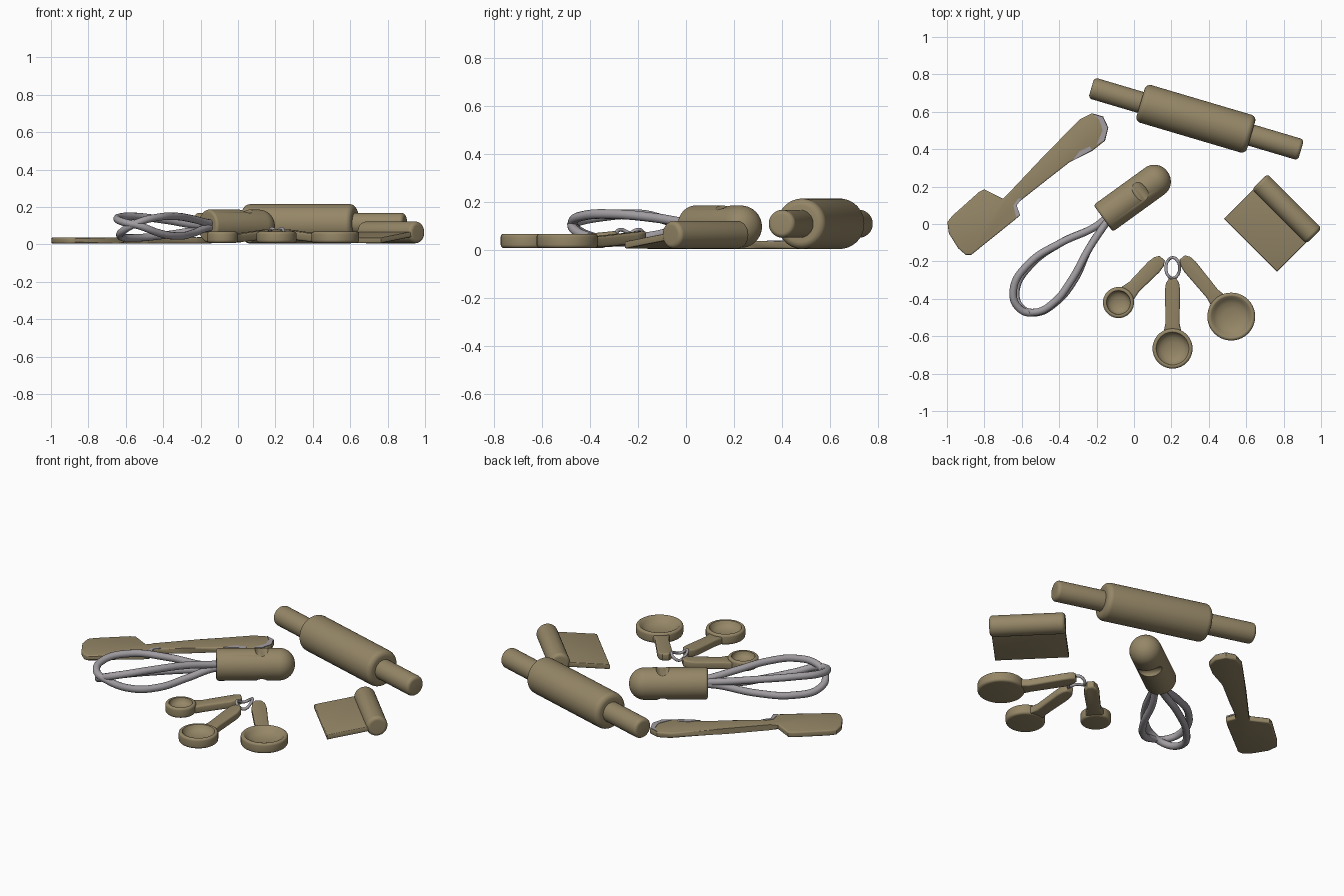
import bpy, bmesh, math
from mathutils import Vector, Matrix

cube = bpy.data.objects.get("Cube")
if cube:
    bpy.data.objects.remove(cube, do_unlink=True)


def material(name, rgb, metallic=0.0):
    m = bpy.data.materials.new(name)
    m.use_nodes = True
    m.diffuse_color = (*rgb, 1)
    m.node_tree.nodes["Principled BSDF"].inputs["Base Color"].default_value = (*rgb, 1)
    return m


WOOD = material("tan wood", (0.30, 0.24, 0.135))
STEEL = material("grey steel", (0.36, 0.34, 0.36))


def smooth(ob, angle=40):
    bpy.ops.object.select_all(action='DESELECT')
    ob.select_set(True)
    bpy.context.view_layer.objects.active = ob
    bpy.ops.object.shade_smooth_by_angle(angle=math.radians(angle))


def finish(name, bm, mat, matrix=None):
    bmesh.ops.recalc_face_normals(bm, faces=bm.faces)
    me = bpy.data.meshes.new(name)
    bm.to_mesh(me)
    bm.free()
    ob = bpy.data.objects.new(name, me)
    bpy.context.collection.objects.link(ob)
    me.materials.append(mat)
    if matrix:
        ob.matrix_world = matrix
    smooth(ob)
    return ob


def lathe(name, profile, mat, matrix, steps=48):
    """Spin (radius, height) points about local z."""
    bm = bmesh.new()
    vs = [bm.verts.new((r, 0, h)) for r, h in profile]
    es = [bm.edges.new(p) for p in zip(vs, vs[1:])]
    bmesh.ops.spin(bm, geom=vs + es, cent=(0, 0, 0), axis=(0, 0, 1),
                   angle=2 * math.pi, steps=steps)
    bmesh.ops.remove_doubles(bm, verts=bm.verts, dist=1e-5)
    return finish(name, bm, mat, matrix)


def arc(r, h, c, start, end, n=6):
    """Quarter-round profile points, angles in degrees."""
    return [(max(0, r + c * math.cos(math.radians(start + (end - start) * i / n))),
             h + c * math.sin(math.radians(start + (end - start) * i / n))) for i in range(n + 1)]


def rod(name, a, b, r, c, c_end=None):
    """Rounded wooden cylinder from a to b."""
    a, b = Vector(a), Vector(b)
    e = c_end or c
    length = (b - a).length
    prof = [(0, 0)] + arc(r - c, c, c, -90, 0) + arc(r - e, length - e, e, 0, 90, 10) + [(0, length)]
    rot = (b - a).to_track_quat('Z', 'Y').to_matrix().to_4x4()
    return lathe(name, prof, WOOD, Matrix.Translation(a) @ rot)


def prism(name, pts, z0, z1, mat, bevel=0.0, lift=None, matrix=None):
    """Extruded outline with rounded rims; lift(v) raises each vertex."""
    bm = bmesh.new()
    f = bm.faces.new([bm.verts.new((x, y, z0)) for x, y in pts])
    up = bmesh.ops.extrude_face_region(bm, geom=[f])["geom"]
    for v in up:
        if isinstance(v, bmesh.types.BMVert):
            v.co.z = z1
    if bevel:
        rims = [e for e in bm.edges if abs(e.verts[0].co.z - e.verts[1].co.z) < 1e-6]
        bmesh.ops.bevel(bm, geom=rims, offset=bevel, segments=3, affect='EDGES', profile=0.5)
    if lift:
        for v in bm.verts:
            v.co.z += lift(v.co)
    return finish(name, bm, mat, matrix)


def tube(name, pts, r, cyclic=False):
    """Smooth steel wire through the points."""
    cu = bpy.data.curves.new(name, 'CURVE')
    cu.dimensions = '3D'
    cu.bevel_depth, cu.bevel_resolution, cu.resolution_u = r, 4, 10
    sp = cu.splines.new('BEZIER')
    sp.bezier_points.add(len(pts) - 1)
    for bp, p in zip(sp.bezier_points, pts):
        bp.co = p
        bp.handle_left_type = bp.handle_right_type = 'AUTO'
    sp.use_cyclic_u = cyclic
    ob = bpy.data.objects.new(name, cu)
    bpy.context.collection.objects.link(ob)
    cu.materials.append(STEEL)
    return ob


# Rolling pin: barrel and two handles on one axis
p0, p1 = Vector((-0.228, 0.728, 0.11)), Vector((0.893, 0.396, 0.11))
rod("rolling_pin_barrel", p0.lerp(p1, 0.235), p0.lerp(p1, 0.762), 0.105, 0.03)
rod("rolling_pin_left_handle", p1, p0.lerp(p1, 0.74), 0.058, 0.02)
rod("rolling_pin_right_handle", p0, p0.lerp(p1, 0.26), 0.058, 0.02)

# Whisk handle with a groove across its top and its underside
w0 = Vector((-0.165, 0.03, 0.098))
wdir = Vector((0.81, 0.586, 0)).normalized()
grip = rod("whisk_handle", w0, w0 + wdir * 0.425, 0.088, 0.015, 0.085)
for side, radius, depth in ((1, 0.045, 0.018), (-1, 0.032, 0.03)):
    centre = w0 + wdir * 0.245 + Vector((0, 0, side * (0.088 + radius - depth)))
    across = wdir.cross(Vector((0, 0, 1))).to_track_quat('Z', 'Y').to_matrix().to_4x4()
    bm = bmesh.new()
    bmesh.ops.create_cone(bm, cap_ends=True, segments=32, radius1=radius, radius2=radius, depth=0.4)
    cutter = finish("groove_cutter", bm, WOOD, Matrix.Translation(centre) @ across)
    cutter.hide_render = True
    mod = grip.modifiers.new("groove", 'BOOLEAN')
    mod.object, mod.solver = cutter, 'EXACT'
    bpy.context.view_layer.objects.active = grip
    bpy.ops.object.modifier_apply(modifier=mod.name)
    bpy.data.objects.remove(cutter, do_unlink=True)
smooth(grip)

# Whisk wires: two teardrop loops tilted against each other
loop = [(-.14, .04), (-.20, -.01), (-.39, -.10), (-.56, -.21), (-.645, -.35), (-.615, -.45),
        (-.53, -.475), (-.42, -.42), (-.32, -.30), (-.24, -.13), (-.16, -.01), (-.13, .03)]
heights = ((.10, .10, .13, .15, .14, .12, .10, .06, .045, .06, .09, .09),
           (.09, .08, .05, .035, .045, .08, .12, .145, .15, .135, .115, .11))
for name, zs, s in zip(("first_whisk_wire", "second_whisk_wire"), heights, (1, 0.9)):
    c = Vector((-0.50, -0.41))
    pts = []
    for i, ((x, y), z) in enumerate(zip(loop, zs)):
        k = s if 2 < i < 9 else 1
        pts.append((c.x + (x - c.x) * k, c.y + (y - c.y) * (k + 1) / 2, z))
    tube(name, pts, 0.02)

# Spatula: one rounded outline, with steel showing at a few edges
outline = [(-.80, .185), (-.70, .135), (-.67, .165), (-.50, .345), (-.29, .56), (-.225, .592),
           (-.165, .575), (-.137, .515), (-.155, .445), (-.225, .39), (-.345, .33), (-.505, .205),
           (-.60, .13), (-.63, .10), (-.61, .045), (-.64, .02), (-.87, -.165), (-.90, -.165),
           (-.94, -.13), (-.99, -.05), (-.998, .01), (-.97, .045), (-.83, .17)]
prism("spatula", outline, 0.005, 0.038, WOOD, 0.008)
flecks = {
    "spatula_tip_steel": [(-.22, .588), (-.167, .572), (-.14, .515), (-.158, .448), (-.20, .425),
                          (-.168, .50), (-.185, .555)],
    "spatula_edge_steel": [(-.225, .395), (-.33, .337), (-.29, .39), (-.235, .415)],
    "spatula_neck_steel": [(-.60, .135), (-.627, .10), (-.61, .05), (-.63, .035), (-.645, .10), (-.62, .135)],
}
for name, pts in flecks.items():
    prism(name, pts, 0.033, 0.0405, STEEL)

# Dough scraper: rolled grip and a sloping blade
g0, g1 = Vector((0.672, 0.227, 0.064)), Vector((0.963, -0.064, 0.064))
rod("scraper_grip", g0, g1, 0.058, 0.02)
mid = (g0 + g1) / 2
blade = [(-0.275, -0.2), (0, -0.2), (0, 0.2), (-0.275, 0.2)]
prism("scraper_blade", blade, 0.045, 0.075, WOOD, 0.006, lambda v: 0.14 * v.x,
      Matrix.Translation((mid.x, mid.y, 0)) @ Matrix.Rotation(math.radians(45), 4, 'Z'))

# Measuring spoons: dished bowl and flat handle rising to the ring
spoons = (("small_spoon", (-.083, -.42), .083, (.155, -.18)),
          ("medium_spoon", (.206, -.666), .107, (.206, -.285)),
          ("large_spoon", (.52, -.495), .128, (.255, -.175)))
for name, bowl, r, tip in spoons:
    prof = [(0, .008)] + arc(r - .015, .023, .015, -90, 0, 4) + arc(r - .013, .055, .013, 0, 120, 6)
    prof += [(r * .74, .05), (r * .58, .037), (r * .34, .029), (0, .026)]
    lathe(name + "_bowl", prof, WOOD, Matrix.Translation((*bowl, 0)), 40)
    d = Vector(tip) - Vector(bowl)
    n, a, w = d.length, r * 0.84, 0.041
    half = [(a, w * 1.15), (a + .05, w * .9), (n - .07, w), (n - .03, w * .85), (n - .005, w * .45)]
    shape = half + [(x, -y) for x, y in reversed(half)]
    prism(name + "_handle", shape, 0.012, 0.056, WOOD, 0.01,
          lambda v: 0.026 * max(0, (v.x - a) / (n - a)) ** 2,
          Matrix.Translation((*bowl, 0)) @ Matrix.Rotation(math.atan2(d.y, d.x), 4, 'Z'))

# Wire ring holding the spoons
ring = [(.207 + .036 * math.cos(t), -.235 + .055 * math.sin(t), .07 + .015 * math.sin(2 * t))
        for t in (i * math.pi / 4 for i in range(8))]
tube("spoon_ring", ring, 0.008, True)
